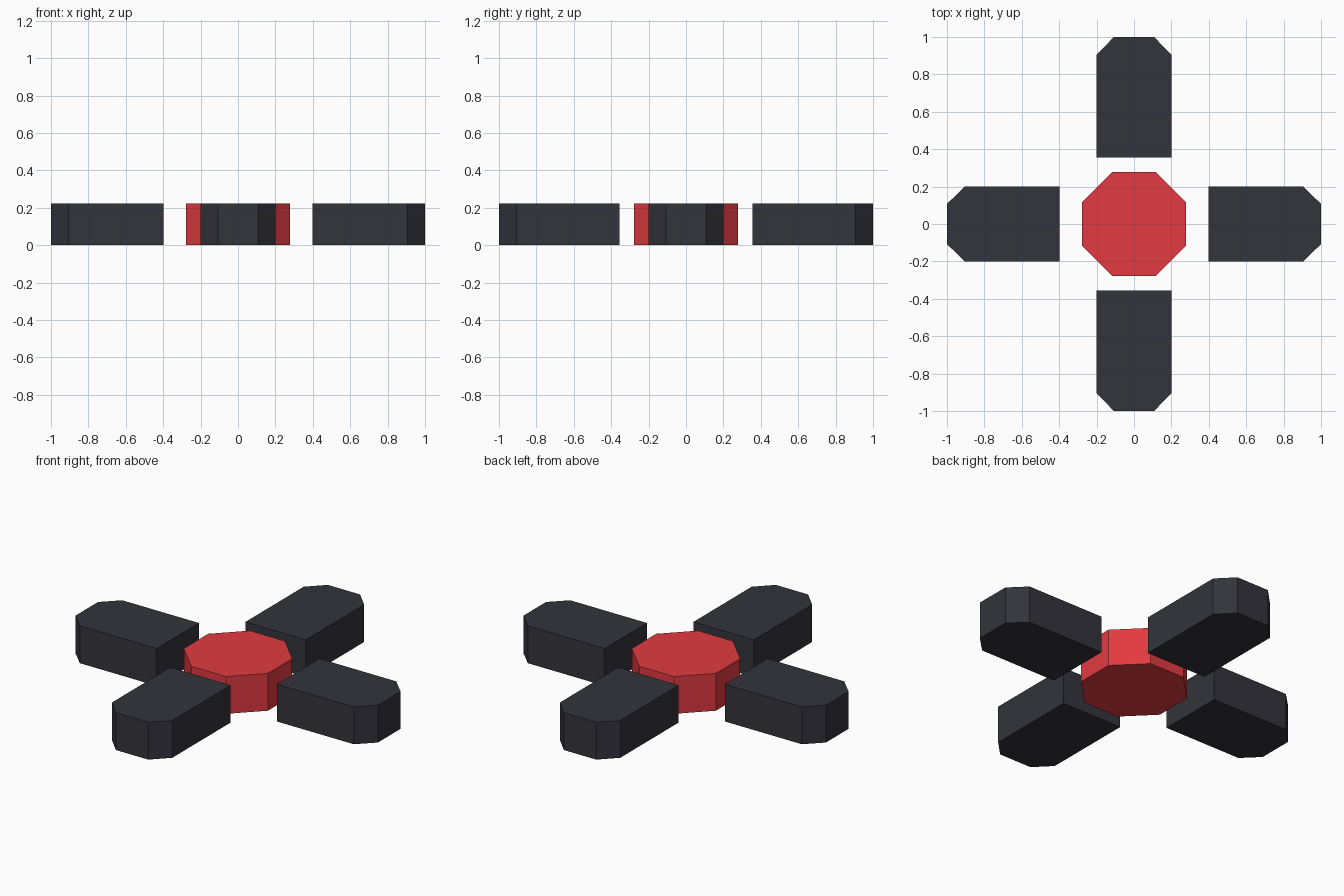
import bpy, bmesh, math

HEIGHT = 0.223

cube = bpy.data.objects.get("Cube")
if cube:
    bpy.data.objects.remove(cube, do_unlink=True)


def make_material(name, color):
    mat = bpy.data.materials.new(name)
    mat.use_nodes = True
    mat.diffuse_color = color
    mat.node_tree.nodes["Principled BSDF"].inputs["Base Color"].default_value = color
    return mat


def make_prism(name, outline, mat, angle=0.0):
    """Extrude a flat outline up from the ground, turned about z."""
    c, s = round(math.cos(angle)), round(math.sin(angle))
    bm = bmesh.new()
    base = bm.faces.new([bm.verts.new((x * c - y * s, x * s + y * c, 0)) for x, y in outline])
    top = bmesh.ops.extrude_face_region(bm, geom=[base])
    verts = [v for v in top["geom"] if isinstance(v, bmesh.types.BMVert)]
    bmesh.ops.translate(bm, verts=verts, vec=(0, 0, HEIGHT))
    bmesh.ops.recalc_face_normals(bm, faces=bm.faces)
    mesh = bpy.data.meshes.new(name)
    bm.to_mesh(mesh)
    bm.free()
    mesh.materials.append(mat)
    obj = bpy.data.objects.new(name, mesh)
    bpy.context.collection.objects.link(obj)


charcoal = make_material("charcoal", (0.033, 0.033, 0.045, 1))
red = make_material("red", (0.76, 0.043, 0.052, 1))

# Octagonal centre button, flat sides facing the arms
radius = 0.278 / math.cos(math.pi / 8)
octagon = [(radius * math.cos((i + 0.5) * math.pi / 4),
            radius * math.sin((i + 0.5) * math.pi / 4)) for i in range(8)]
make_prism("centre_button", octagon, red)

# Four arm pads with chamfered outer corners; side pads start further out
for i, (name, inner) in enumerate([("left_pad", 0.398), ("back_pad", 0.355),
                                   ("right_pad", 0.398), ("front_pad", 0.355)]):
    half = [(inner, 0.2), (0.906, 0.2), (1.0, 0.107)]
    outline = half + [(x, -y) for x, y in reversed(half)]
    make_prism(name, outline, charcoal, i * math.pi / 2)
